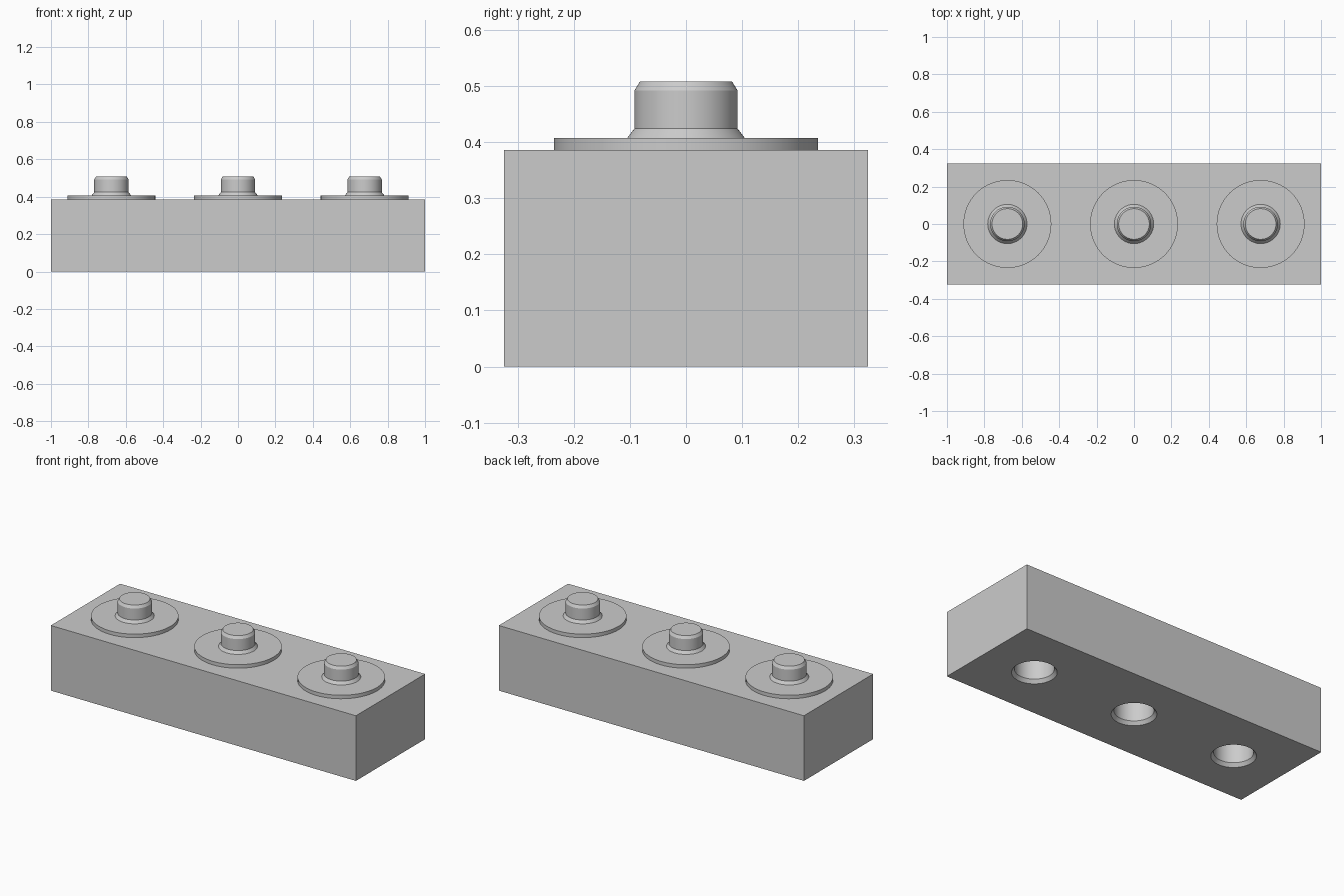
import bpy, bmesh, math

cube = bpy.data.objects.get("Cube")
if cube:
    bpy.data.objects.remove(cube, do_unlink=True)

WIDTH, DEPTH, HEIGHT = 2.0, 0.648, 0.386
SPACING = 0.677
SIDES = 64

grey = bpy.data.materials.new("light grey")
grey.use_nodes = True
COLOUR = (0.6, 0.6, 0.6, 1)
grey.diffuse_color = COLOUR
grey.node_tree.nodes["Principled BSDF"].inputs["Base Color"].default_value = COLOUR


def add_object(name, bm):
    bmesh.ops.recalc_face_normals(bm, faces=bm.faces)
    mesh = bpy.data.meshes.new(name)
    bm.to_mesh(mesh)
    bm.free()
    mesh.materials.append(grey)
    ob = bpy.data.objects.new(name, mesh)
    bpy.context.collection.objects.link(ob)
    return ob


def lathe(name, profile, x):
    """Closed round solid from (radius, height) points, capped at both ends."""
    bm = bmesh.new()
    rings = []
    for r, z in profile:
        rings.append([bm.verts.new((r * math.cos(a), r * math.sin(a), z))
                      for a in (math.tau * i / SIDES for i in range(SIDES))])
    for low, high in zip(rings, rings[1:]):
        for i in range(SIDES):
            j = (i + 1) % SIDES
            bm.faces.new((low[i], low[j], high[j], high[i]))
    bm.faces.new(rings[0][::-1])
    bm.faces.new(rings[-1])
    ob = add_object(name, bm)
    ob.location.x = x
    return ob


def smooth(ob):
    bpy.ops.object.select_all(action='DESELECT')
    ob.select_set(True)
    bpy.context.view_layer.objects.active = ob
    bpy.ops.object.shade_smooth_by_angle(angle=math.radians(25))


# Block
bm = bmesh.new()
bmesh.ops.create_cube(bm, size=1)
bmesh.ops.scale(bm, vec=(WIDTH, DEPTH, HEIGHT), verts=bm.verts)
bmesh.ops.translate(bm, vec=(0, 0, HEIGHT / 2), verts=bm.verts)
block = add_object("block", bm)

# Washer, flared collar and chamfered peg
PEG = [(0.235, HEIGHT), (0.235, 0.407), (0.105, 0.407), (0.092, 0.424),
       (0.092, 0.492), (0.082, 0.508)]
# Chamfered blind socket underneath
SOCKET = [(0.119, -0.02), (0.119, 0), (0.104, 0.02), (0.104, 0.135)]

for side, x in (("right", -SPACING), ("middle", 0), ("left", SPACING)):
    smooth(lathe(side + "_peg", PEG, x))
    cutter = lathe(side + "_socket_cutter", SOCKET, x)
    cutter.hide_render = True
    cut = block.modifiers.new(side + "_socket", 'BOOLEAN')
    cut.object = cutter
    cut.operation = 'DIFFERENCE'
    cut.solver = 'EXACT'
    bpy.ops.object.select_all(action='DESELECT')
    block.select_set(True)
    bpy.context.view_layer.objects.active = block
    bpy.ops.object.modifier_apply(modifier=cut.name)
    bpy.data.objects.remove(cutter, do_unlink=True)

smooth(block)
